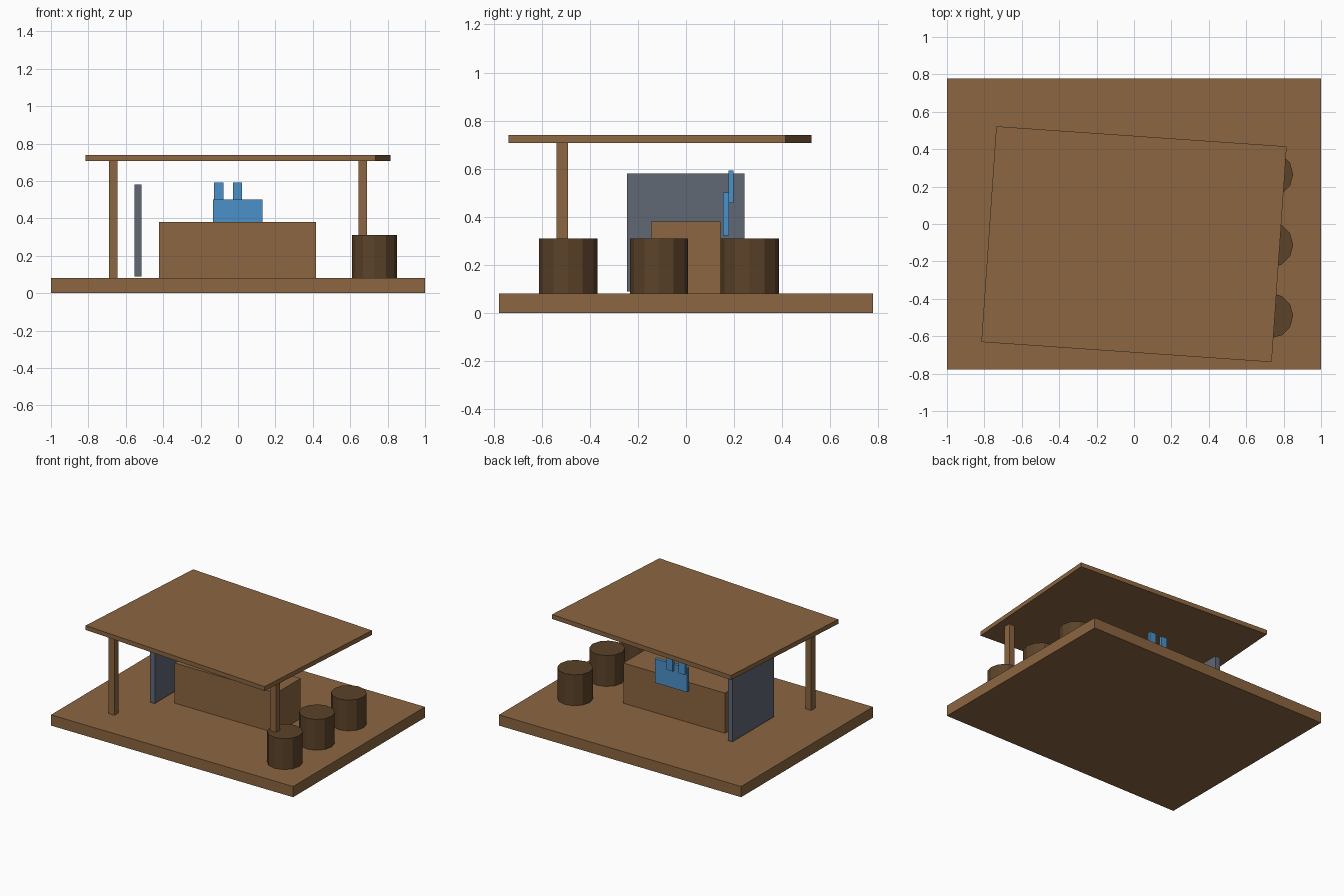
import bpy
import math

if "Cube" in bpy.data.objects:
    bpy.data.objects.remove(bpy.data.objects["Cube"])


def material(name, color):
    m = bpy.data.materials.new(name)
    m.diffuse_color = (*color, 1.0)
    m.use_nodes = True
    m.node_tree.nodes["Principled BSDF"].inputs["Base Color"].default_value = m.diffuse_color
    return m


WOOD = material("wood", (0.262, 0.133, 0.053))
DARK_WOOD = material("dark wood", (0.105, 0.055, 0.022))
SLATE = material("slate grey", (0.120, 0.138, 0.175))
BLUE = material("blue", (0.072, 0.283, 0.584))


def finish(name, mat):
    ob = bpy.context.object
    ob.name = name
    ob.data.materials.append(mat)
    return ob


def box(name, mat, x, y, z, turn=0.0):
    """Box from (min, max) ranges, turned about its own vertical axis."""
    ranges = (x, y, z)
    bpy.ops.mesh.primitive_cube_add(size=1, location=[(a + b) / 2 for a, b in ranges])
    ob = finish(name, mat)
    size = [b - a for a, b in ranges]
    for v in ob.data.vertices:
        v.co = [c * s for c, s in zip(v.co, size)]
    ob.rotation_euler.z = math.radians(turn)
    return ob


# Platform and counter
box("platform", WOOD, (-1, 1), (-0.778, 0.778), (0, 0.08))
box("counter", WOOD, (-0.422, 0.418), (-0.145, 0.143), (0.08, 0.38))

# Slightly turned flat roof on two front posts
box("roof", WOOD, (-0.778, 0.778), (-0.686, 0.470), (0.707, 0.74), turn=-3.96)
for side, x in (("left", -0.667), ("right", 0.667)):
    box(f"{side}_post", WOOD, (x - 0.024, x + 0.024), (-0.538, -0.49), (0.08, 0.707))

# Side panel standing just above the platform
box("side_panel", SLATE, (-0.554, -0.516), (-0.245, 0.243), (0.09, 0.58))

# Blue board behind the counter with two upright tabs
box("board", BLUE, (-0.134, 0.131), (0.154, 0.179), (0.323, 0.502))
for i, x in enumerate((-0.103, -0.003)):
    box(f"board_tab_{i + 1}", BLUE, (x - 0.025, x + 0.025), (0.176, 0.197), (0.457, 0.592))

# Row of twelve-sided stools sunk through the platform
for i, y in enumerate((-0.49, -0.112, 0.265)):
    bpy.ops.mesh.primitive_cylinder_add(vertices=12, radius=0.121, depth=0.309,
                                        location=(0.73, y, 0.1555))
    finish(f"stool_{i + 1}", DARK_WOOD)
